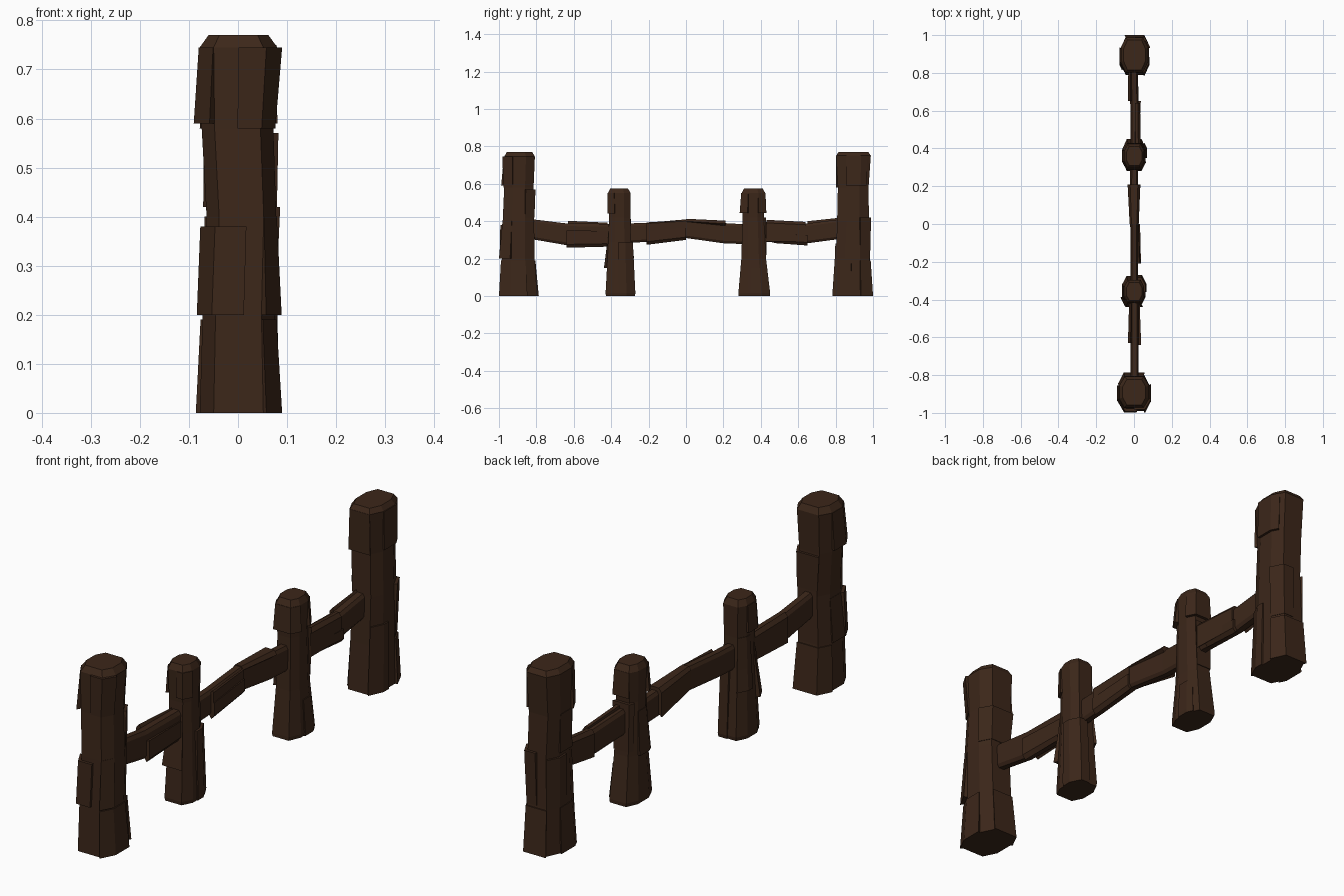
import bpy, bmesh, math

wood = bpy.data.materials.new("dark_wood")
wood.diffuse_color = (0.045, 0.02, 0.01, 1)

# Normalised cross-sections; side k runs from corner k to k+1
OCT = [(1, -.42), (1, .42), (.64, 1), (-.64, 1), (-1, .42), (-1, -.42), (-.64, -1), (.64, -1)]
RAIL = [(1, -.75), (1, .75), (.6, 1), (-.6, 1), (-1, .75), (-1, -.75), (-.6, -1), (.6, -1)]


def loft(bm, rings):
    vs = [[bm.verts.new(p) for p in r] for r in rings]
    n = len(vs[0])
    for a, b in zip(vs, vs[1:]):
        for i in range(n):
            j = (i + 1) % n
            bm.faces.new((a[i], a[j], b[j], b[i]))
    bm.faces.new(vs[0][::-1])
    bm.faces.new(vs[-1])


def row_at(rows, s):
    # row = (position, u0, u1, v0, v1), interpolated along the length
    for a, b in zip(rows, rows[1:]):
        if a[0] <= s <= b[0]:
            f = (s - a[0]) / (b[0] - a[0])
            return [p + (q - p) * f for p, q in zip(a, b)]


def point(shape, row, t, off=0):
    # point at perimeter parameter t, pushed outward by off
    i = math.floor(t)
    f = t - i
    a, b = shape[i % 8], shape[(i + 1) % 8]
    u, v = a[0] + (b[0] - a[0]) * f, a[1] + (b[1] - a[1]) * f
    s, u0, u1, v0, v1 = row
    return ((u0 + u1) / 2 + u * ((u1 - u0) / 2 + off),
            (v0 + v1) / 2 + v * ((v1 - v0) / 2 + off), s)


def timber(name, shape, rows, chips, along_y=False):
    bm = bmesh.new()
    loft(bm, [[point(shape, r, k) for k in range(8)] for r in rows])
    # raised bark slabs: (start, end, first side, last side, thickness at start, at end)
    for s0, s1, k0, k1, t0, t1 in chips:
        ss = sorted({s0, s1} | {r[0] for r in rows if s0 < r[0] < s1})
        ks = sorted({k0, k1} | {k for k in range(20) if k0 < k < k1})
        rings = []
        for s in ss:
            r = row_at(rows, s)
            off = t0 + (t1 - t0) * (s - s0) / (s1 - s0)
            rings.append([point(shape, r, k, off) for k in ks]
                         + [point(shape, r, k, -.012) for k in reversed(ks)])
        loft(bm, rings)
    if along_y:
        for v in bm.verts:
            x, z, y = v.co
            v.co = (x, y, z)
    bmesh.ops.recalc_face_normals(bm, faces=bm.faces)
    me = bpy.data.meshes.new(name)
    bm.to_mesh(me)
    bm.free()
    me.materials.append(wood)
    bpy.context.collection.objects.link(bpy.data.objects.new(name, me))


# Tall end posts
timber("front_end_post", OCT, [
    (0, -.078, .08, -.99, -.795), (.2, -.072, .074, -.985, -.81),
    (.4, -.064, .078, -.98, -.812), (.58, -.074, .072, -.972, -.815),
    (.745, -.078, .08, -.972, -.808), (.77, -.06, .062, -.958, -.822)],
    [(.0, .19, 7, 9, .01, .004), (.0, .19, 2, 4, .008, .004),
     (.2, .38, 4, 6, .009, .001), (.2, .4, 7, 8, .015, .001),
     (.2, .38, 5, 6.6, .012, .012), (.59, .745, 4, 6, .016, .002),
     (.58, .745, 6.5, 8, .004, .01), (.42, .57, 1, 3, .002, .01)])
timber("back_end_post", OCT, [
    (0, -.07, .075, .79, .99), (.2, -.066, .074, .802, .982),
    (.4, -.06, .074, .808, .978), (.58, -.068, .07, .812, .976),
    (.75, -.07, .074, .803, .988), (.77, -.055, .06, .815, .975)],
    [(0, .19, 1, 3, .01, .005), (0, .19, 4, 5.5, .008, .004),
     (.19, .4, 3, 4.6, .002, .008), (.2, .42, 1, 2.5, .002, .012),
     (.42, .58, 4, 5, .01, .002), (.59, .75, 0, 1.6, .01, .004),
     (0, .28, 7, 8.4, .008, .006), (.58, .75, 5, 7, .01, .001)])

# Short middle posts
timber("front_middle_post", OCT, [
    (0, -.06, .06, -.428, -.277), (.015, -.062, .062, -.43, -.275),
    (.29, -.05, .052, -.415, -.294), (.42, -.048, .05, -.412, -.298),
    (.55, -.052, .054, -.418, -.296), (.575, -.04, .042, -.405, -.31)],
    [(.15, .34, 5, 7, .016, .002), (0, .29, 8.4, 10.5, .004, .01),
     (.44, .55, 4, 5.5, .014, .003), (.44, .55, 6.6, 8, .008, .003),
     (.2, .42, 3, 4.5, .01, .002)])
timber("back_middle_post", OCT, [
    (0, -.058, .06, .28, .449), (.015, -.06, .062, .28, .45),
    (.2, -.05, .052, .296, .428), (.42, -.046, .05, .302, .416),
    (.55, -.052, .054, .297, .424), (.575, -.04, .042, .31, .41)],
    [(.445, .55, 5, 8, .014, .002), (.445, .55, 1, 3, .012, .001),
     (.22, .42, 2, 3.5, .003, .012), (0, .15, 8.3, 9.5, .006, .004),
     (.2, .38, 4, 5.5, .013, .002)])

# Sagging rails between posts: rows (y, x0, x1, z0, z1)
timber("front_rail", RAIL, [
    (-.86, -.018, .024, .31, .415), (-.64, -.018, .024, .272, .388),
    (-.43, -.02, .024, .27, .386), (-.34, -.02, .024, .28, .386)],
    [(-.64, -.42, 7, 8.7, .014, .006), (-.63, -.42, 3, 5, .014, .006)], True)
timber("middle_rail", RAIL, [
    (-.38, -.018, .022, .28, .385), (-.2, -.018, .022, .29, .392),
    (0, -.02, .022, .31, .41), (.2, -.02, .02, .282, .39),
    (.38, -.02, .022, .275, .38)],
    [(-.21, 0, 0, 1.4, .012, .004), (-.21, 0, 7, 8.55, .015, .01),
     (0, .21, 1, 5, .003, .014)], True)
timber("back_rail", RAIL, [
    (.34, -.018, .024, .285, .395), (.44, -.018, .024, .288, .395),
    (.65, -.02, .024, .282, .388), (.86, -.022, .02, .31, .415)],
    [(.43, .64, 0, 2.4, .012, .008), (.47, .65, 7, 8.4, .004, .012),
     (.65, .84, 3, 5, .012, .008)], True)
